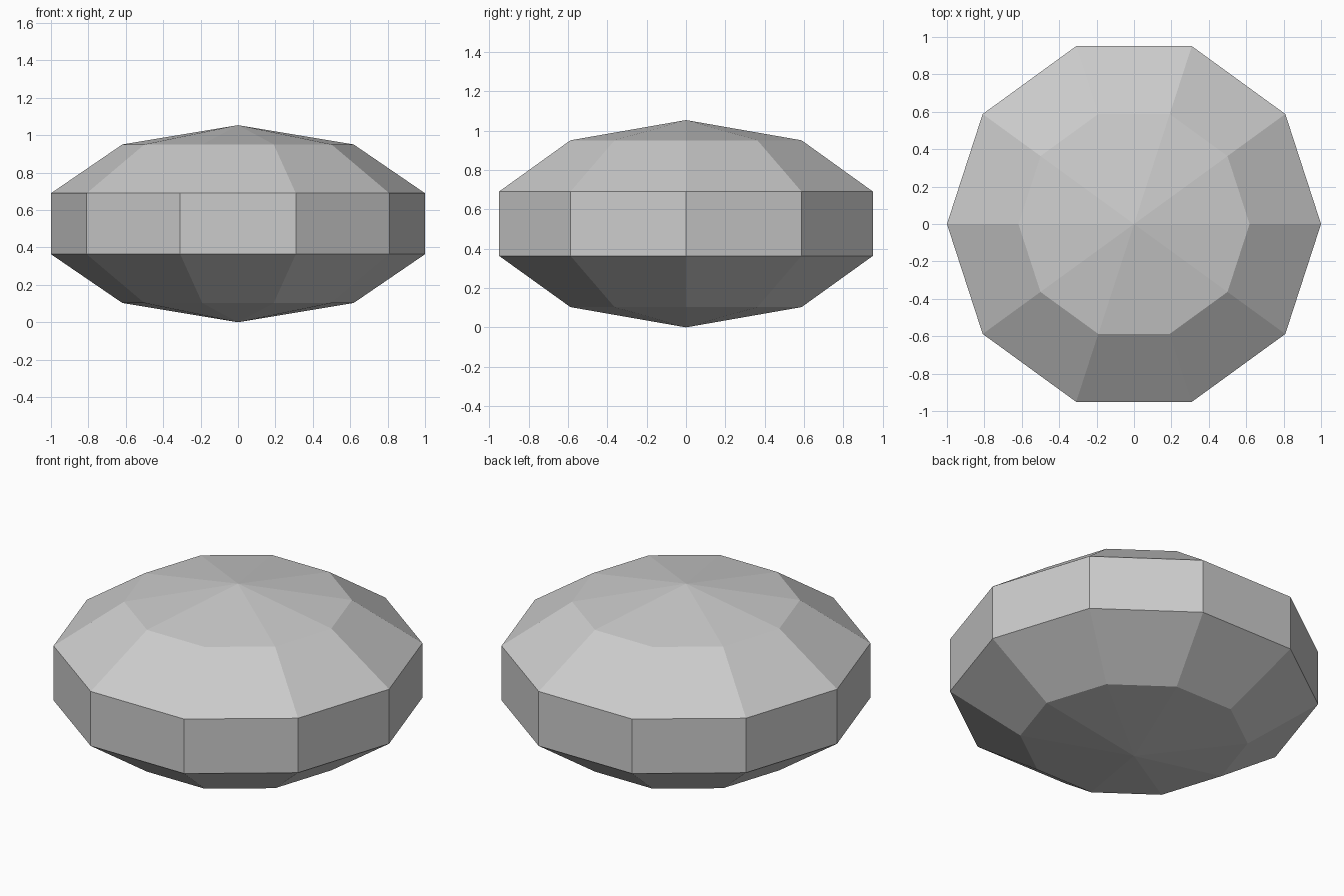
import bpy
import bmesh
import math

# Remove the default object
cube = bpy.data.objects.get("Cube")
if cube:
    bpy.data.objects.remove(cube, do_unlink=True)

SIDES = 10
# Half profile (radius, height), from bottom tip to top tip
PROFILE = [(0, 0), (0.618, 0.103), (1, 0.364), (1, 0.69), (0.618, 0.951), (0, 1.054)]

# Single grey stone colour
grey = bpy.data.materials.new("stone_grey")
colour = (0.6, 0.6, 0.6, 1)
grey.diffuse_color = colour
grey.use_nodes = True
grey.node_tree.nodes["Principled BSDF"].inputs["Base Color"].default_value = colour

# Faceted body: turn the profile around the vertical axis
bm = bmesh.new()
verts = [bm.verts.new((r, 0, z)) for r, z in PROFILE]
edges = [bm.edges.new(pair) for pair in zip(verts, verts[1:])]
bmesh.ops.spin(bm, geom=verts + edges, cent=(0, 0, 0), axis=(0, 0, 1),
               angle=math.tau, steps=SIDES)
bmesh.ops.remove_doubles(bm, verts=bm.verts, dist=0.001)
bmesh.ops.recalc_face_normals(bm, faces=bm.faces)

mesh = bpy.data.meshes.new("faceted_stone")
bm.to_mesh(mesh)
bm.free()
mesh.materials.append(grey)
stone = bpy.data.objects.new("faceted_stone", mesh)
bpy.context.collection.objects.link(stone)
